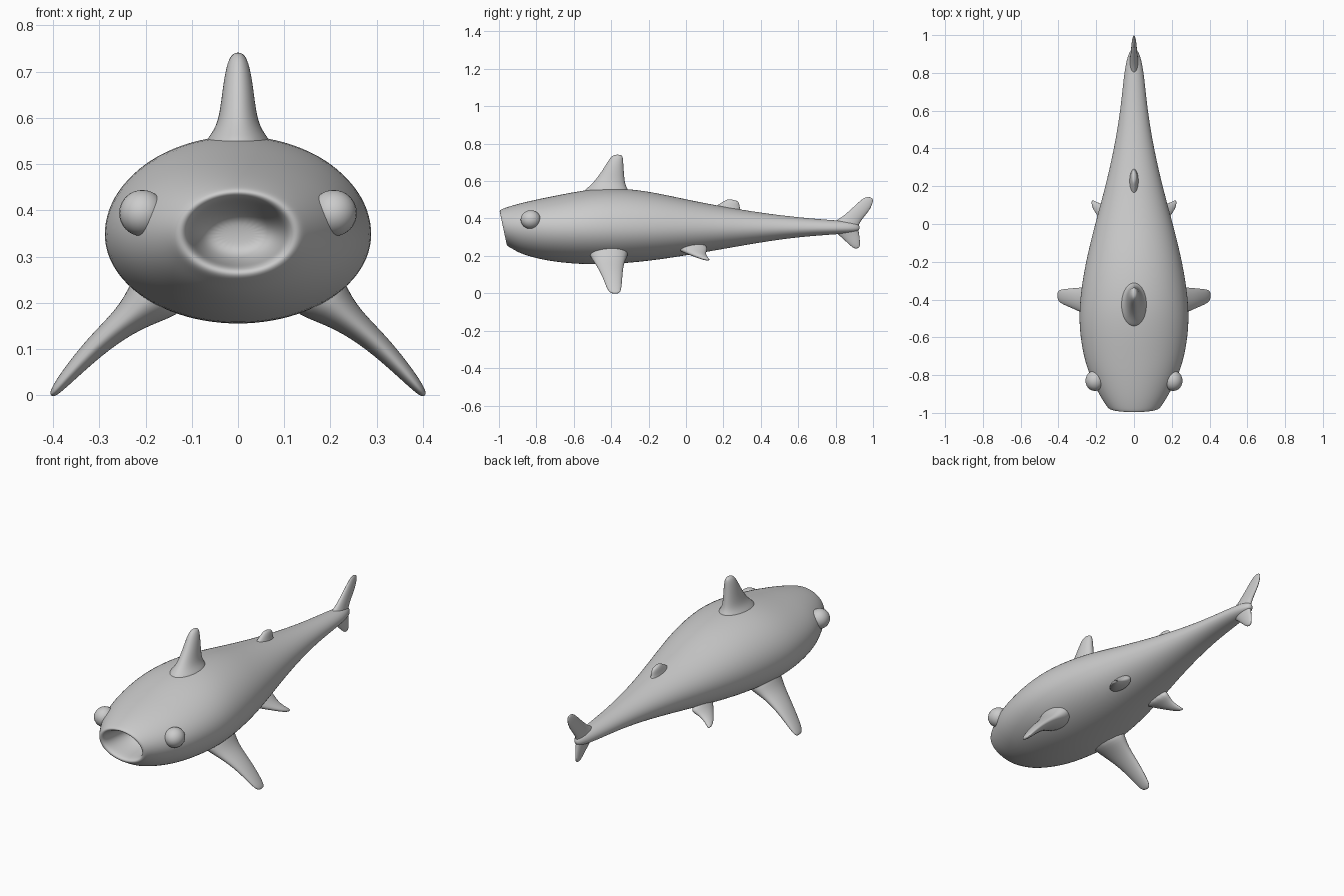
import bpy, bmesh
from math import cos, sin, pi
from mathutils import Vector, Matrix


def finish(name, bm, mirror=False, levels=2):
    bmesh.ops.recalc_face_normals(bm, faces=bm.faces)
    for f in bm.faces:
        f.smooth = True
    me = bpy.data.meshes.new(name)
    bm.to_mesh(me)
    bm.free()
    ob = bpy.data.objects.new(name, me)
    bpy.context.collection.objects.link(ob)
    if mirror:
        ob.modifiers.new("mirror", 'MIRROR').use_mirror_merge = False
    if levels:
        sub = ob.modifiers.new("smooth", 'SUBSURF')
        sub.levels = sub.render_levels = levels
    return ob


def loft(rings):
    bm = bmesh.new()
    loops = [[bm.verts.new(p) for p in ring] for ring in rings]
    n = len(loops[0])
    for a, b in zip(loops, loops[1:]):
        for i in range(n):
            j = (i + 1) % n
            bm.faces.new((a[i], a[j], b[j], b[i]))
    bm.faces.new(loops[0])
    bm.faces.new(loops[-1])
    return bm


def fin(name, sections, normal, mirror=False):
    # each section: leading point, trailing point, half thickness
    normal = Vector(normal).normalized()
    rings = []
    for lead, trail, t in sections:
        a, b = Vector(lead), Vector(trail)
        rings.append([(a + b) / 2 + (a - b) / 2 * cos(k * pi / 6) + normal * t * sin(k * pi / 6)
                      for k in range(12)])
    return finish(name, loft(rings), mirror)


# Body with hollow mouth: y, half width, top z, bottom z, forward lean
ZC = 0.348
body = [
    (-0.79, .035, .365, .330, .1), (-0.80, .075, .395, .300, .1),
    (-0.88, .098, .415, .283, .2), (-0.955, .106, .424, .278, .21),
    (-0.978, .118, .434, .268, .21), (-0.978, .135, .445, .254, .21),
    (-0.955, .152, .455, .240, .20), (-0.90, .188, .476, .211, .10),
    (-0.80, .238, .502, .184, .03), (-0.70, .270, .523, .166, 0),
    (-0.55, .294, .553, .152, 0), (-0.40, .291, .569, .153, 0),
    (-0.20, .259, .549, .170, 0), (0.0, .208, .503, .201, 0),
    (0.20, .152, .464, .236, 0), (0.40, .106, .431, .272, 0),
    (0.60, .072, .406, .301, 0), (0.80, .053, .390, .315, 0),
    (0.89, .035, .384, .322, 0), (0.93, .012, .368, .335, 0)]
N = 24
rings = []
for y, w, top, bot, lean in body:
    ring = []
    for k in range(N):
        c, s = cos(2 * pi * k / N), sin(2 * pi * k / N)
        z = ZC + s * ((top - ZC) if s > 0 else (ZC - bot))
        ring.append((w * c, y - lean * (z - ZC), z))
    rings.append(ring)
finish("body", loft(rings))

# Eyes
bm = bmesh.new()
bmesh.ops.create_uvsphere(bm, u_segments=24, v_segments=16, radius=1,
                          matrix=Matrix.Translation((.207, -.83, .394)) @ Matrix.Diagonal((.05, .054, .05, 1)))
finish("eyes", bm, True, 0)

# Dorsal fins
fin("dorsal_fin", [
    ((0, -.58, .52), (0, -.28, .52), .10), ((0, -.53, .565), (0, -.315, .565), .058),
    ((0, -.49, .60), (0, -.325, .60), .042), ((0, -.44, .67), (0, -.332, .67), .034),
    ((0, -.408, .725), (0, -.335, .72), .024), ((0, -.385, .743), (0, -.34, .741), .010)], (1, 0, 0))
fin("rear_dorsal_fin", [
    ((0, .12, .44), (0, .31, .42), .035), ((0, .165, .472), (0, .29, .45), .022),
    ((0, .20, .492), (0, .288, .475), .018), ((0, .225, .506), (0, .28, .495), .010)], (1, 0, 0))

# Paired fins
fin("pectoral_fins", [
    ((.15, -.54, .245), (.15, -.29, .245), .085), ((.205, -.51, .190), (.205, -.315, .190), .048),
    ((.25, -.485, .155), (.25, -.33, .155), .032), ((.31, -.455, .105), (.31, -.337, .105), .025),
    ((.37, -.43, .040), (.37, -.342, .040), .017), ((.395, -.415, .010), (.395, -.348, .010), .011),
    ((.404, -.395, -.001), (.404, -.36, -.001), .005)], (.74, 0, .67), True)
fin("pelvic_fins", [
    ((.10, -.07, .255), (.10, .13, .255), .045), ((.145, -.025, .228), (.145, .11, .225), .024),
    ((.18, .025, .208), (.18, .108, .203), .016), ((.212, .07, .190), (.212, .125, .183), .011),
    ((.224, .10, .181), (.224, .128, .177), .005)], (.5, 0, .86), True)

# Tail lobes
fin("tail_upper_lobe", [
    ((0, .74, .36), (0, .925, .345), .030), ((0, .81, .392), (0, .925, .365), .022),
    ((0, .86, .43), (0, .942, .395), .018), ((0, .915, .482), (0, .985, .445), .014),
    ((0, .948, .510), (0, 1.0, .485), .009), ((0, .975, .518), (0, 1.001, .508), .004)], (1, 0, 0))
fin("tail_lower_lobe", [
    ((0, .77, .345), (0, .925, .355), .028), ((0, .815, .312), (0, .925, .33), .020),
    ((0, .85, .28), (0, .931, .295), .015), ((0, .885, .248), (0, .931, .26), .010),
    ((0, .905, .237), (0, .928, .243), .004)], (1, 0, 0))
